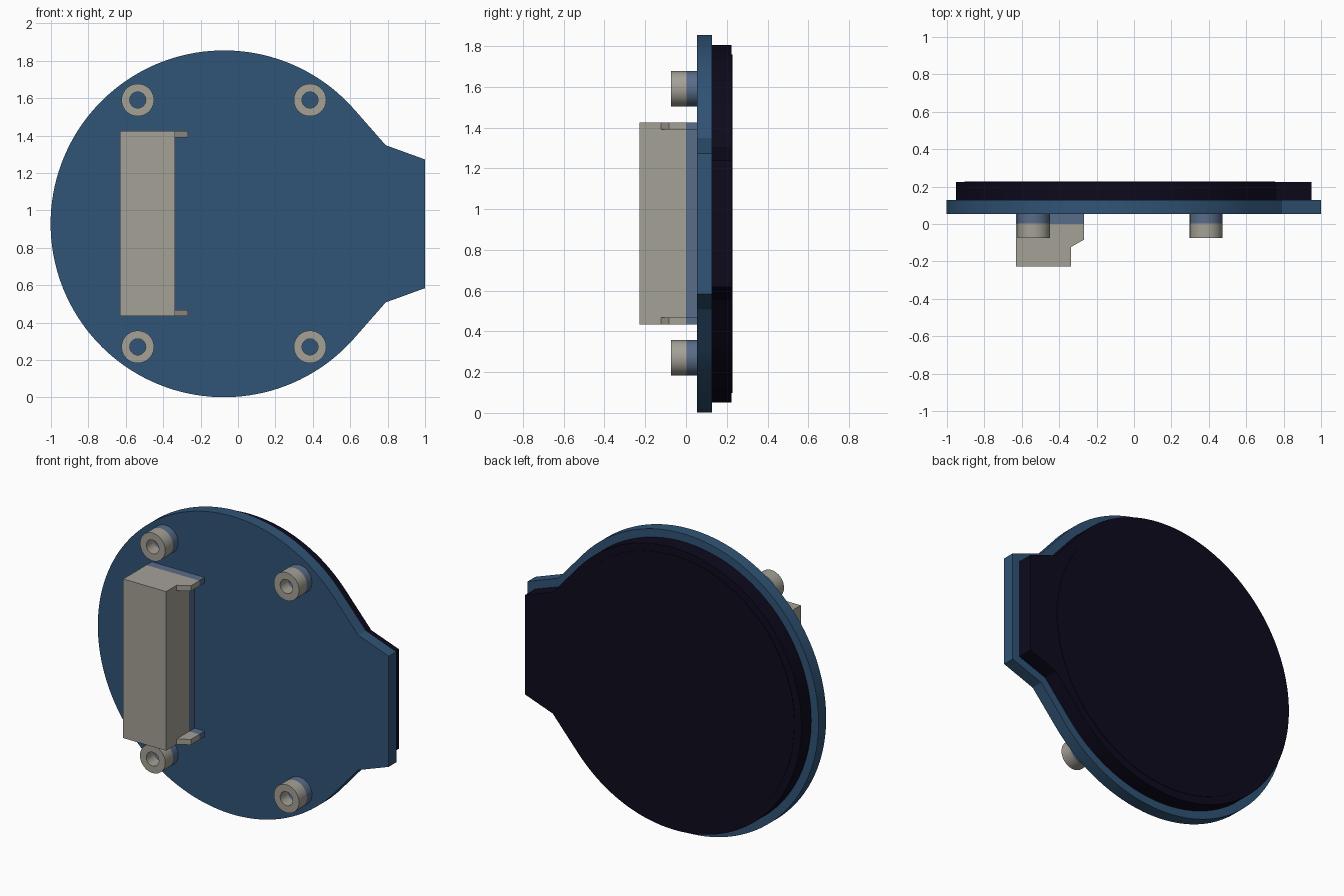
import bpy, bmesh, math

if "Cube" in bpy.data.objects:
    bpy.data.objects.remove(bpy.data.objects["Cube"])

CX, CZ = -0.075, 0.928   # centre of the round board


def material(name, rgb):
    m = bpy.data.materials.new(name)
    m.diffuse_color = (*rgb, 1)
    m.use_nodes = True
    m.node_tree.nodes["Principled BSDF"].inputs["Base Color"].default_value = m.diffuse_color
    return m


BLUE = material("board blue", (0.030, 0.088, 0.180))
DARK = material("dark navy", (0.004, 0.003, 0.012))
BEIGE = material("warm grey", (0.370, 0.355, 0.305))
SLATE = material("slate blue", (0.098, 0.150, 0.250))


def finish(bm, name, mats, smooth=True):
    bmesh.ops.recalc_face_normals(bm, faces=bm.faces)
    me = bpy.data.meshes.new(name)
    bm.to_mesh(me)
    bm.free()
    ob = bpy.data.objects.new(name, me)
    bpy.context.collection.objects.link(ob)
    for m in mats:
        me.materials.append(m)
    if smooth:
        bpy.context.view_layer.objects.active = ob
        ob.select_set(True)
        bpy.ops.object.shade_smooth_by_angle(angle=math.radians(20))
        ob.select_set(False)
    return ob


def extrude_y(bm, pts, y0, y1):
    """Prism from an x-z outline between two y depths."""
    f = bm.faces.new([bm.verts.new((x, y0, z)) for x, z in pts])
    new = bmesh.ops.extrude_face_region(bm, geom=[f])["geom"]
    bmesh.ops.translate(bm, vec=(0, y1 - y0, 0),
                        verts=[v for v in new if isinstance(v, bmesh.types.BMVert)])


def outline(r, corner, end):
    """Round outline running tangentially into a connector neck on +x."""
    dx, dz = corner[0] - CX, corner[1] - CZ
    a = math.atan2(dz, dx) + math.acos(r / math.hypot(dx, dz))
    n = 110
    arc = [a + (2 * math.pi - 2 * a) * i / n for i in range(n + 1)]
    pts = [end, corner] + [(CX + r * math.cos(t), CZ + r * math.sin(t)) for t in arc]
    return pts + [(x, 2 * CZ - z) for x, z in (corner, end)]


# Blue circuit board
bm = bmesh.new()
extrude_y(bm, outline(0.927, (0.79, 1.348), (1.0, 1.272)), 0.053, 0.128)
finish(bm, "circuit_board", [BLUE])

# Dark display body on the back, with a very slightly raised round screen
bm = bmesh.new()
extrude_y(bm, outline(0.877, (0.761, 1.305), (0.95, 1.238)), 0.128, 0.224)
finish(bm, "display_body", [DARK])
bm = bmesh.new()
ring = [2 * math.pi * i / 110 for i in range(110)]
extrude_y(bm, [(CX + 0.83 * math.cos(t), CZ + 0.83 * math.sin(t)) for t in ring], 0.222, 0.227)
finish(bm, "screen_disc", [DARK])


# Four hollow standoffs: grey collar with a slate foot
def standoff(name, x, z, n=40, ro=0.087, ri=0.043):
    bm = bmesh.new()
    section = [(ri, 0.053), (ri, 0.003), (ri, -0.074), (ro, -0.074), (ro, 0.003), (ro, 0.053)]
    rows = [[bm.verts.new((x + r * math.cos(2 * math.pi * i / n), y,
                           z + r * math.sin(2 * math.pi * i / n))) for i in range(n)]
            for r, y in section]
    for k in range(6):
        a, b = rows[k], rows[(k + 1) % 6]
        for i in range(n):
            j = (i + 1) % n
            f = bm.faces.new((a[i], a[j], b[j], b[i]))
            f.material_index = 1 if k in (0, 4, 5) else 0
    finish(bm, name, [BEIGE, SLATE])


for sx, x in (("left", -0.536), ("right", 0.385)):
    for sz, z in (("lower", 0.27), ("upper", 1.59)):
        standoff(f"standoff_{sz}_{sx}", x, z)


# Ribbon connector: housing and two end tabs, slate where it meets the board
def prism_z(name, pts, z0, z1):
    bm = bmesh.new()
    f = bm.faces.new([bm.verts.new((x, y, z0)) for x, y in pts])
    new = bmesh.ops.extrude_face_region(bm, geom=[f])["geom"]
    bmesh.ops.translate(bm, vec=(0, 0, z1 - z0),
                        verts=[v for v in new if isinstance(v, bmesh.types.BMVert)])
    bmesh.ops.bisect_plane(bm, geom=bm.verts[:] + bm.edges[:] + bm.faces[:],
                           plane_co=(0, 0, 0), plane_no=(0, 1, 0))
    for f in bm.faces:
        f.material_index = int(f.calc_center_median().y > 0)
    finish(bm, name, [BEIGE, SLATE], smooth=False)


prism_z("connector_housing",
        [(-0.631, -0.227), (-0.336, -0.227), (-0.336, 0.053), (-0.631, 0.053)], 0.434, 1.424)
TAB = [(-0.336, -0.123), (-0.266, -0.083), (-0.266, 0.053), (-0.336, 0.053)]
prism_z("connector_tab_lower", TAB, 0.434, 0.468)
prism_z("connector_tab_upper", TAB, 1.39, 1.424)
